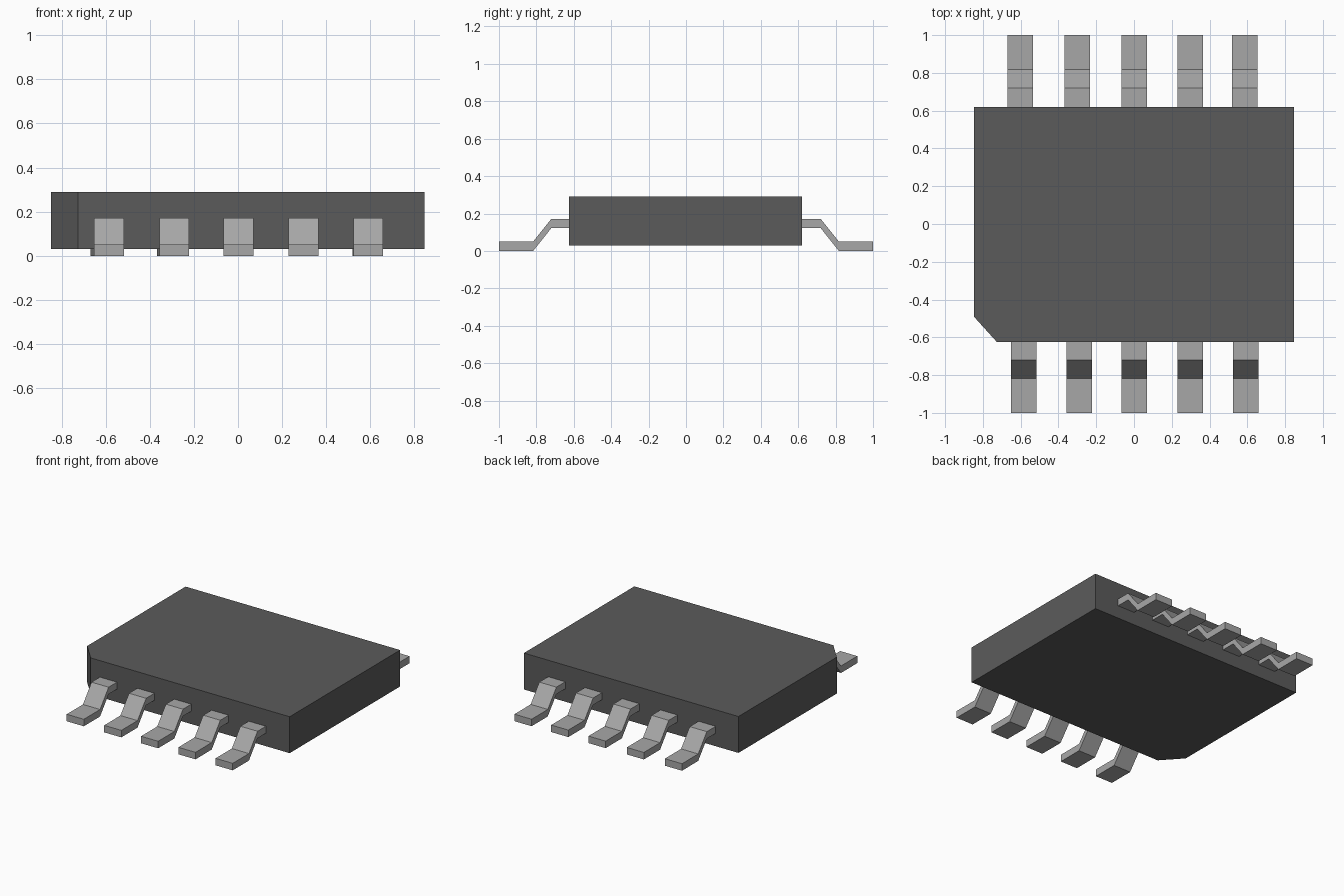
import bpy
import bmesh

cube = bpy.data.objects.get("Cube")
if cube:
    bpy.data.objects.remove(cube, do_unlink=True)


def make_material(name, grey):
    mat = bpy.data.materials.new(name)
    mat.use_nodes = True
    color = (grey, grey, grey, 1)
    mat.diffuse_color = color
    mat.node_tree.nodes["Principled BSDF"].inputs["Base Color"].default_value = color
    return mat


def extrude_outline(name, points, offset, mat):
    """Fill a closed outline and extrude it into a solid."""
    bm = bmesh.new()
    face = bm.faces.new([bm.verts.new(p) for p in points])
    result = bmesh.ops.extrude_face_region(bm, geom=[face])
    moved = [v for v in result["geom"] if isinstance(v, bmesh.types.BMVert)]
    bmesh.ops.translate(bm, verts=moved, vec=offset)
    bmesh.ops.recalc_face_normals(bm, faces=bm.faces)
    mesh = bpy.data.meshes.new(name)
    bm.to_mesh(mesh)
    bm.free()
    mesh.materials.append(mat)
    obj = bpy.data.objects.new(name, mesh)
    bpy.context.collection.objects.link(obj)
    return obj


plastic = make_material("dark grey plastic", 0.105)
metal = make_material("light grey metal", 0.39)

# Flat package body with one chamfered corner
BOTTOM, TOP = 0.03, 0.29
outline = [(-0.725, -0.626), (0.846, -0.626), (0.846, 0.62),
           (-0.848, 0.62), (-0.848, -0.49)]
extrude_outline("body", [(x, y, BOTTOM) for x, y in outline],
                (0, 0, TOP - BOTTOM), plastic)

# Bent pins: a shoulder, a slope and a foot of constant vertical thickness
WIDTH, THICK = 0.135, 0.05
path = [(0.6, 0.122), (0.72, 0.122), (0.817, 0), (1, 0)]
profile = path + [(y, z + THICK) for y, z in reversed(path)]
rows = {
    "front": (-1, [-0.585, -0.289, 0.002, 0.297, 0.591]),
    "back": (1, [-0.601, -0.3, 0.002, 0.297, 0.587]),
}
for side, (sign, centres) in rows.items():
    for i, x in enumerate(centres, 1):
        extrude_outline(f"{side}_pin_{i}",
                        [(x - WIDTH / 2, sign * y, z) for y, z in profile],
                        (WIDTH, 0, 0), metal)
